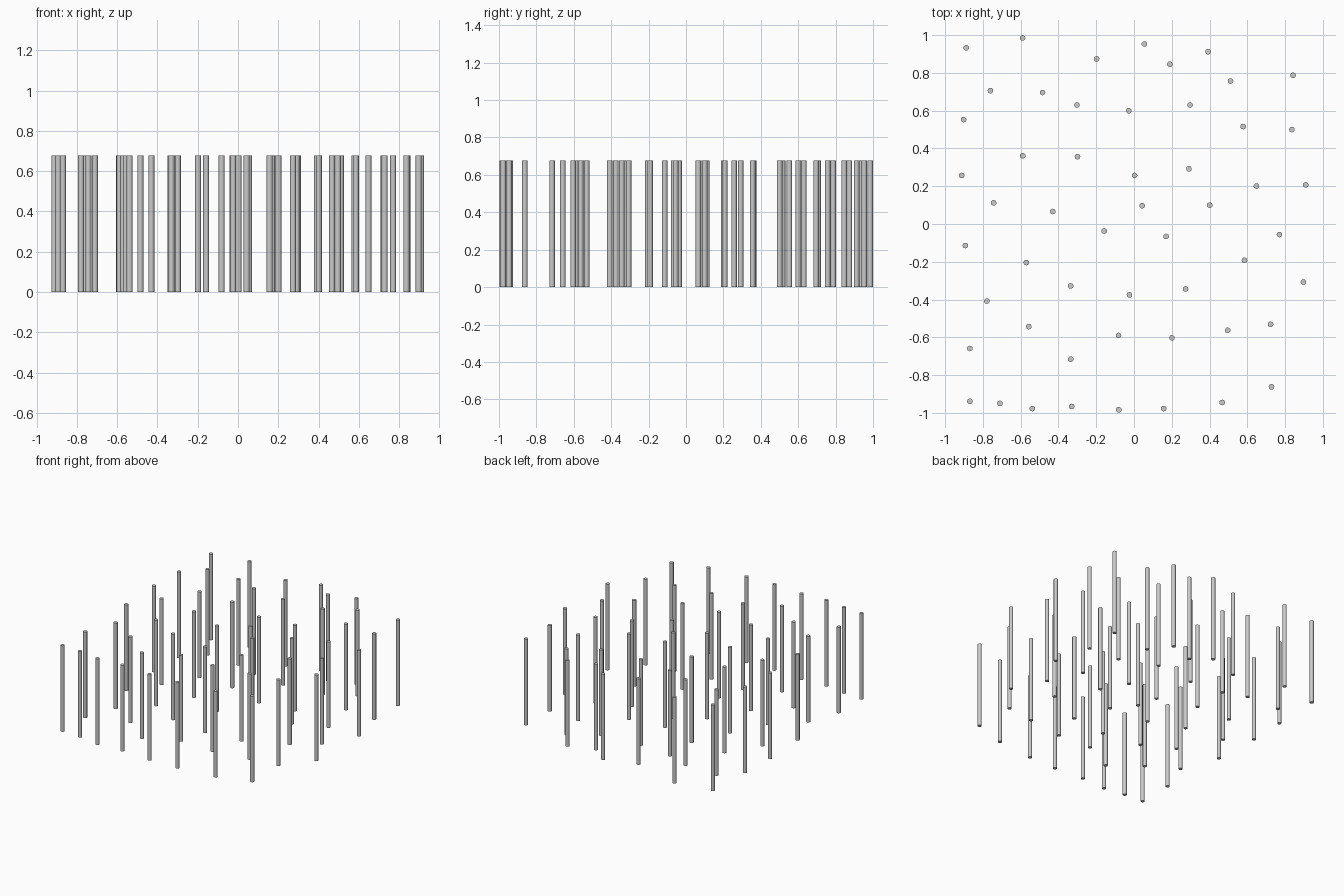
import bpy

HEIGHT = 0.677
RADIUS = 0.0148

# Scattered pole positions (x, y), back to front
SPOTS = [
    (-0.888, 0.933), (-0.59, 0.985), (-0.198, 0.874), (0.055, 0.953), (0.19, 0.846),
    (0.392, 0.912), (0.511, 0.757), (0.842, 0.787), (0.836, 0.5), (0.578, 0.516),
    (0.297, 0.63), (-0.028, 0.6), (-0.302, 0.63), (-0.484, 0.696), (-0.76, 0.706),
    (-0.902, 0.553), (-0.589, 0.361), (-0.299, 0.356), (0.003, 0.257), (0.291, 0.292),
    (0.648, 0.201), (0.909, 0.207), (0.401, 0.1), (0.043, 0.097), (-0.43, 0.066),
    (-0.743, 0.112), (-0.912, 0.257), (-0.893, -0.114), (-0.57, -0.204), (-0.158, -0.037),
    (0.17, -0.066), (0.77, -0.056), (0.585, -0.192), (0.897, -0.307), (0.273, -0.344),
    (-0.024, -0.375), (-0.335, -0.328), (-0.779, -0.408), (-0.557, -0.543), (-0.869, -0.659),
    (-0.335, -0.716), (-0.082, -0.59), (0.201, -0.603), (0.496, -0.563), (0.723, -0.531),
    (0.728, -0.862), (0.467, -0.945), (0.157, -0.977), (-0.081, -0.983), (-0.33, -0.966),
    (-0.538, -0.977), (-0.71, -0.95), (-0.869, -0.939),
]

# Master pole: a capped thin cylinder standing on the floor
bpy.ops.mesh.primitive_cylinder_add(vertices=16, radius=RADIUS, depth=HEIGHT)
master = bpy.context.object
master.name = "pole"
bpy.ops.object.shade_smooth_by_angle()
master.location = (*SPOTS[0], HEIGHT / 2)

# Remaining poles share the master's mesh
for x, y in SPOTS[1:]:
    pole = master.copy()
    pole.location = (x, y, HEIGHT / 2)
    bpy.context.collection.objects.link(pole)
